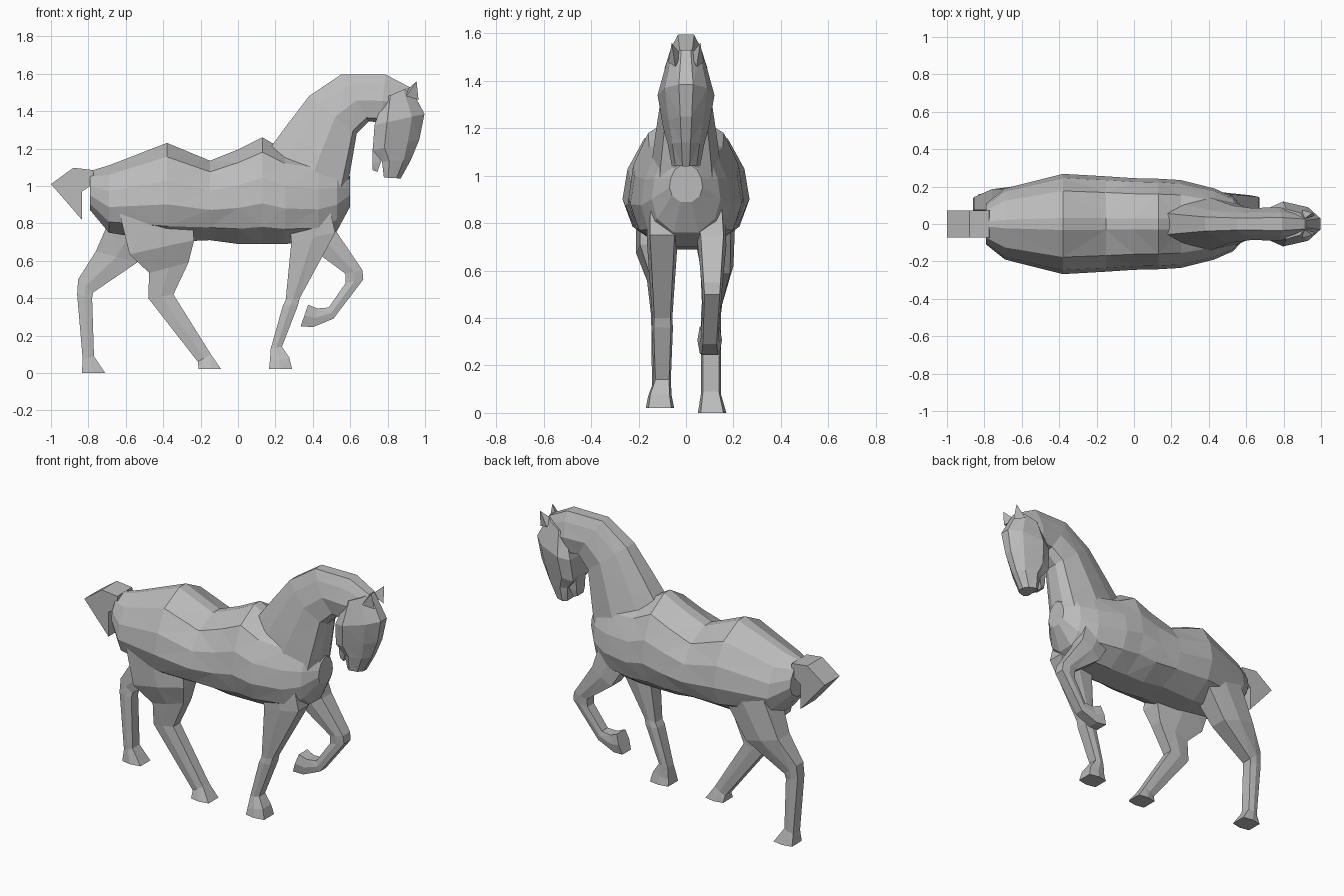
import bpy
import bmesh
from mathutils import Vector

if "Cube" in bpy.data.objects:
    bpy.data.objects.remove(bpy.data.objects["Cube"], do_unlink=True)

grey = bpy.data.materials.new("stone_grey")
grey.use_nodes = True
grey.diffuse_color = (0.5, 0.5, 0.5, 1)
grey.node_tree.nodes["Principled BSDF"].inputs["Base Color"].default_value = (0.5, 0.5, 0.5, 1)


def finish(name, bm):
    """Clean the mesh, make it flat shaded and put it in the scene."""
    bmesh.ops.remove_doubles(bm, verts=bm.verts, dist=0.0005)
    bmesh.ops.triangulate(bm, faces=bm.faces)
    bmesh.ops.recalc_face_normals(bm, faces=bm.faces)
    mesh = bpy.data.meshes.new(name)
    bm.to_mesh(mesh)
    bm.free()
    mesh.materials.append(grey)
    obj = bpy.data.objects.new(name, mesh)
    bpy.context.scene.collection.objects.link(obj)
    return obj


def loft(name, stations, profile):
    """Skin rings together. A station is (edge a, edge b, centre y, half width);
    the profile lists (fraction from a to b, share of the half width)."""
    bm = bmesh.new()
    rings = []
    for a, b, y, width in stations:
        a, b = Vector((a[0], y, a[1])), Vector((b[0], y, b[1]))
        one_side = [(t, w) for t, w in profile]
        other_side = [(t, -w) for t, w in reversed(profile)]
        rings.append([bm.verts.new(a.lerp(b, t) + Vector((0, w * width, 0)))
                      for t, w in one_side + other_side])
    for lower, upper in zip(rings, rings[1:]):
        for i in range(len(lower)):
            j = (i + 1) % len(lower)
            bm.faces.new((lower[i], lower[j], upper[j], upper[i]))
    bm.faces.new(rings[0])
    bm.faces.new(rings[-1])
    return finish(name, bm)


# Trunk: x, top, bottom, half width
trunk = [
    (-.79, 1.08, .87, .11), (-.69, 1.11, .75, .19), (-.38, 1.23, .7, .268),
    (-.15, 1.135, .71, .255), (.0, 1.195, .69, .245), (.13, 1.26, .69, .242),
    (.25, 1.19, .69, .235), (.43, 1.16, .7, .19), (.53, 1.13, .76, .145),
    (.6, 1.05, .89, .07),
]
loft("body", [((x, top), (x, low), 0, w) for x, top, low, w in trunk],
     [(0, .12), (.14, .66), (.38, .92), (.62, 1), (.84, .84), (1, .35)])

# Neck with the flat-topped mane ridge
loft("neck", [
    ((.17, 1.2), (.56, .86), 0, .15),
    ((.25, 1.31), (.595, 1.05), 0, .13),
    ((.38, 1.48), (.635, 1.28), 0, .1),
    ((.55, 1.595), (.7, 1.345), 0, .085),
    ((.79, 1.595), (.76, 1.34), 0, .09),
    ((.915, 1.53), (.84, 1.36), 0, .07),
], [(0, .38), (.22, .7), (.55, 1), (.92, .8), (1, .35)])

# Head and jaw
loft("head", [
    ((.92, 1.53), (.78, 1.47), 0, .08),
    ((.997, 1.385), (.73, 1.325), 0, .12),
    ((.97, 1.25), (.72, 1.19), 0, .097),
    ((.925, 1.14), (.77, 1.13), 0, .077),
    ((.87, 1.04), (.78, 1.045), 0, .06),
], [(0, .25), (.25, .75), (.75, 1), (1, .75)])
loft("jaw", [
    ((.78, 1.21), (.72, 1.2), 0, .06),
    ((.765, 1.13), (.72, 1.12), 0, .05),
    ((.745, 1.075), (.72, 1.085), 0, .035),
], [(0, 1), (1, .8)])

# Ears: pointed three-sided spikes
for side, label in ((-1, "near"), (1, "far")):
    bm = bmesh.new()
    base = [bm.verts.new((x, side * y, z))
            for x, y, z in ((.965, .045, 1.46), (.9, .02, 1.51), (.9, .075, 1.48))]
    tip = bm.verts.new((.955, side * .06, 1.56))
    bm.faces.new(base)
    for i in range(3):
        bm.faces.new((base[i], base[i - 1], tip))
    finish(label + "_ear", bm)

# Tail: docked hook extruded across
bm = bmesh.new()
hook = [(-.775, 1.085), (-.88, 1.097), (-1, 1.01), (-.835, .82),
        (-.835, .97), (-.79, 1), (-.76, .98)]
face = bm.faces.new([bm.verts.new((x, -.073, z)) for x, z in hook])
swept = bmesh.ops.extrude_face_region(bm, geom=[face])["geom"]
bmesh.ops.translate(bm, vec=(0, .146, 0),
                    verts=[v for v in swept if isinstance(v, bmesh.types.BMVert)])
finish("tail", bm)

# Legs: each ring runs from the front edge to the back edge
limb = [(0, .8), (.5, 1), (1, .8)]
loft("near_front_leg", [
    ((.49, .88), (.27, .86), -.09, .075),
    ((.52, .75), (.285, .7), -.1, .065),
    ((.33, .4), (.255, .39), -.1, .042),
    ((.32, .36), (.24, .36), -.1, .045),
    ((.235, .14), (.175, .13), -.1, .036),
    ((.275, .08), (.17, .06), -.11, .05),
    ((.29, .02), (.165, .02), -.11, .06),
], limb)
loft("far_front_leg", [
    ((.49, .88), (.29, .84), .09, .075),
    ((.53, .75), (.4, .66), .11, .06),
    ((.665, .55), (.575, .53), .11, .044),
    ((.67, .5), (.575, .48), .11, .04),
    ((.51, .29), (.485, .35), .1, .036),
    ((.4, .245), (.425, .345), .1, .043),
    ((.335, .25), (.375, .365), .1, .052),
], limb)
loft("near_hind_leg", [
    ((-.25, .88), (-.64, .88), -.11, .1),
    ((-.235, .71), (-.58, .635), -.13, .08),
    ((-.265, .59), (-.475, .535), -.115, .05),
    ((-.345, .42), (-.48, .4), -.105, .042),
    ((-.145, .1), (-.215, .06), -.105, .038),
    ((-.09, .02), (-.21, .02), -.11, .06),
], limb)
loft("far_hind_leg", [
    ((-.35, .88), (-.66, .88), .11, .1),
    ((-.54, .59), (-.76, .65), .13, .07),
    ((-.775, .43), (-.855, .5), .11, .043),
    ((-.78, .4), (-.86, .42), .105, .042),
    ((-.77, .09), (-.83, .07), .105, .042),
    ((-.71, 0), (-.835, 0), .11, .06),
], limb)
